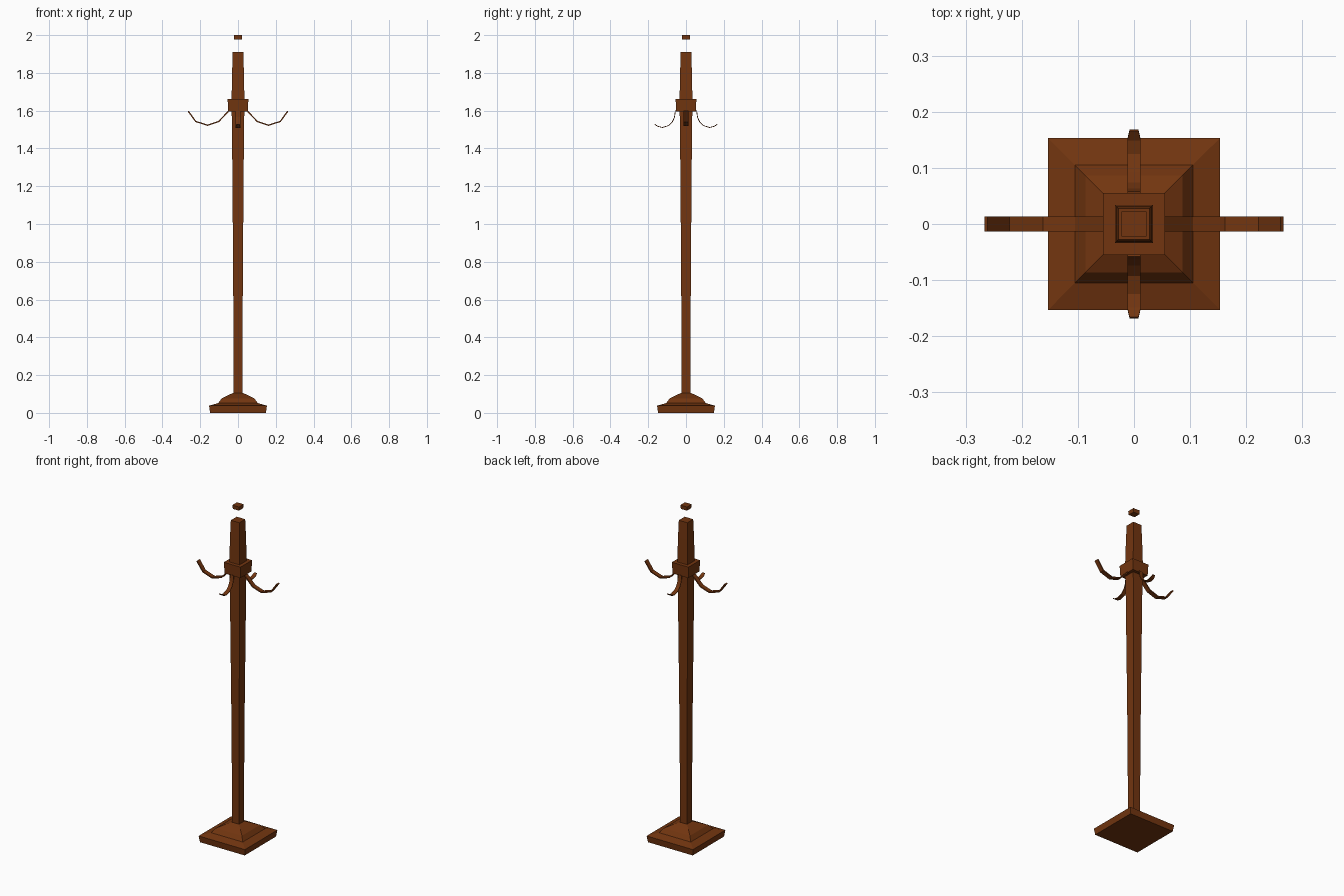
import bpy, bmesh, math
from mathutils import Matrix

old = bpy.data.objects.get("Cube")
if old:
    bpy.data.objects.remove(old, do_unlink=True)

COLOUR = (0.17, 0.036, 0.005, 1)
wood = bpy.data.materials.new("brown wood")
wood.use_nodes = True
wood.diffuse_color = COLOUR
wood.node_tree.nodes["Principled BSDF"].inputs["Base Color"].default_value = COLOUR


def finish(name, bm):
    bmesh.ops.recalc_face_normals(bm, faces=bm.faces)
    mesh = bpy.data.meshes.new(name)
    bm.to_mesh(mesh)
    bm.free()
    mesh.materials.append(wood)
    obj = bpy.data.objects.new(name, mesh)
    bpy.context.collection.objects.link(obj)
    return obj


def loft(bm, rings):
    """Skin four-cornered rings and cap both ends."""
    rings = [[bm.verts.new(p) for p in ring] for ring in rings]
    for a, b in zip(rings, rings[1:]):
        for i in range(4):
            j = (i + 1) % 4
            bm.faces.new((a[i], a[j], b[j], b[i]))
    bm.faces.new(rings[0])
    bm.faces.new(rings[-1])


def square_part(name, profile):
    """Square section part from (half width, height) pairs."""
    bm = bmesh.new()
    loft(bm, [[(-h, -h, z), (h, -h, z), (h, h, z), (-h, h, z)]
              for h, z in profile])
    return finish(name, bm)


def hook(name, path, widths, thick, angle):
    """Thin bent strip following (distance out, height) pairs."""
    bm = bmesh.new()
    rings = []
    for i, (r, z) in enumerate(path):
        a, b = path[max(i - 1, 0)], path[min(i + 1, len(path) - 1)]
        dr, dz = b[0] - a[0], b[1] - a[1]
        k = thick / 2 / math.hypot(dr, dz)
        nr, nz, w = -dz * k, dr * k, widths[i]
        rings.append([(r + nr, -w, z + nz), (r + nr, w, z + nz),
                      (r - nr, w, z - nz), (r - nr, -w, z - nz)])
    loft(bm, rings)
    bm.transform(Matrix.Rotation(angle, 4, 'Z'))
    return finish(name, bm)


# Stepped foot
square_part("base", [(0.148, 0), (0.153, 0.038), (0.105, 0.052), (0.086, 0.077),
                     (0.05, 0.095), (0.027, 0.105)])

# Post, widening upwards to the collar and narrowing above it
square_part("post", [(0.023, 0.1), (0.024, 0.4), (0.026, 0.78), (0.029, 1.16),
                     (0.032, 1.54), (0.034, 1.6), (0.034, 1.66),
                     (0.031, 1.81), (0.028, 1.91)])
square_part("collar", [(0.052, 1.595), (0.055, 1.662)])

# Detached cap block at the top
square_part("finial", [(0.02, 1.977), (0.022, 2.0)])

# Long side hooks, short front and back hooks
long_path = [(0.052, 1.595), (0.103, 1.542), (0.162, 1.523), (0.224, 1.543), (0.264, 1.598)]
short_path = [(0.056, 1.6), (0.061, 1.565), (0.072, 1.541), (0.092, 1.521),
              (0.125, 1.511), (0.15, 1.517), (0.167, 1.529)]
for name, angle in (("left", 0), ("right", math.pi)):
    hook(name + "_hook", long_path, [0.013] * 5, 0.007, angle)
for name, angle in (("back", math.pi / 2), ("front", -math.pi / 2)):
    hook(name + "_hook", short_path, [0.012] * 6 + [0.008], 0.004, angle)
